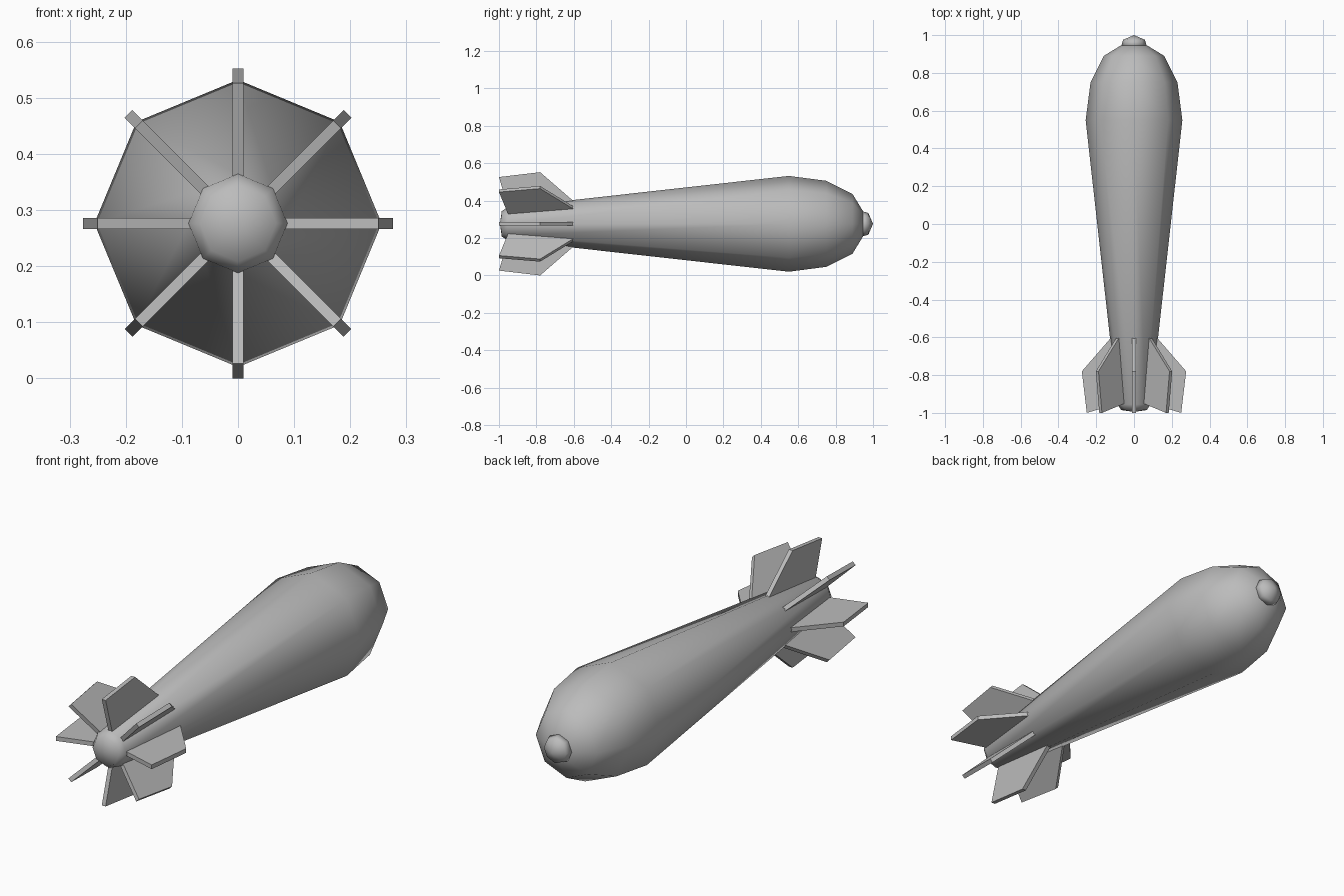
import bpy
import math
from mathutils import Matrix

cube = bpy.data.objects.get("Cube")
if cube:
    bpy.data.objects.remove(cube, do_unlink=True)

SIDES = 8
AXIS_Z = 0.276

metal = bpy.data.materials.new("grey_metal")
metal.use_nodes = True
metal.diffuse_color = (0.5, 0.5, 0.5, 1)
metal.node_tree.nodes["Principled BSDF"].inputs["Base Color"].default_value = (0.5, 0.5, 0.5, 1)


def add_object(name, verts, faces, smooth):
    mesh = bpy.data.meshes.new(name)
    mesh.from_pydata(verts, [], faces)
    mesh.materials.append(metal)
    mesh.polygons.foreach_set("use_smooth", [smooth] * len(mesh.polygons))
    obj = bpy.data.objects.new(name, mesh)
    obj.location.z = AXIS_Z
    bpy.context.collection.objects.link(obj)
    return obj


def lathe(name, start_y, rings, end_y):
    """Turn (y, radius) rings about the y axis, closed by a pole at each end."""
    verts = [(0, start_y, 0)]
    for y, r in rings:
        for i in range(SIDES):
            a = math.tau * i / SIDES
            verts.append((r * math.cos(a), y, r * math.sin(a)))
    verts.append((0, end_y, 0))
    last = len(verts) - 1
    faces = []
    for i in range(SIDES):
        j = (i + 1) % SIDES
        faces.append((0, 1 + i, 1 + j))
        for k in range(len(rings) - 1):
            a, b = 1 + k * SIDES, 1 + (k + 1) * SIDES
            faces.append((a + i, b + i, b + j, a + j))
        top = last - SIDES
        faces.append((top + i, last, top + j))
    return add_object(name, verts, faces, True)


# Tapered body with a rounded tail and blunt front
lathe("body", -0.995,
      [(-0.985, 0.068), (-0.955, 0.088), (0.55, 0.256), (0.75, 0.23), (0.89, 0.16), (0.945, 0.07)],
      0.95)

# Small fuse on the nose
lathe("nose_cap", 0.93, [(0.94, 0.068), (0.975, 0.058)], 1.0)

# Tail fins, one on each edge of the body
outline = [(-0.6, 0.12), (-0.78, 0.276), (-1.0, 0.25), (-0.95, 0.08)]
half = 0.01
fin_verts = [(s * half, y, r) for s in (-1, 1) for y, r in outline]
fin_faces = [(3, 2, 1, 0), (4, 5, 6, 7)] + [(i, (i + 1) % 4, (i + 1) % 4 + 4, i + 4) for i in range(4)]
for n in range(SIDES):
    fin = add_object(f"tail_fin_{n + 1}", fin_verts, fin_faces, False)
    fin.data.transform(Matrix.Rotation(math.tau * n / SIDES, 4, "Y"))
